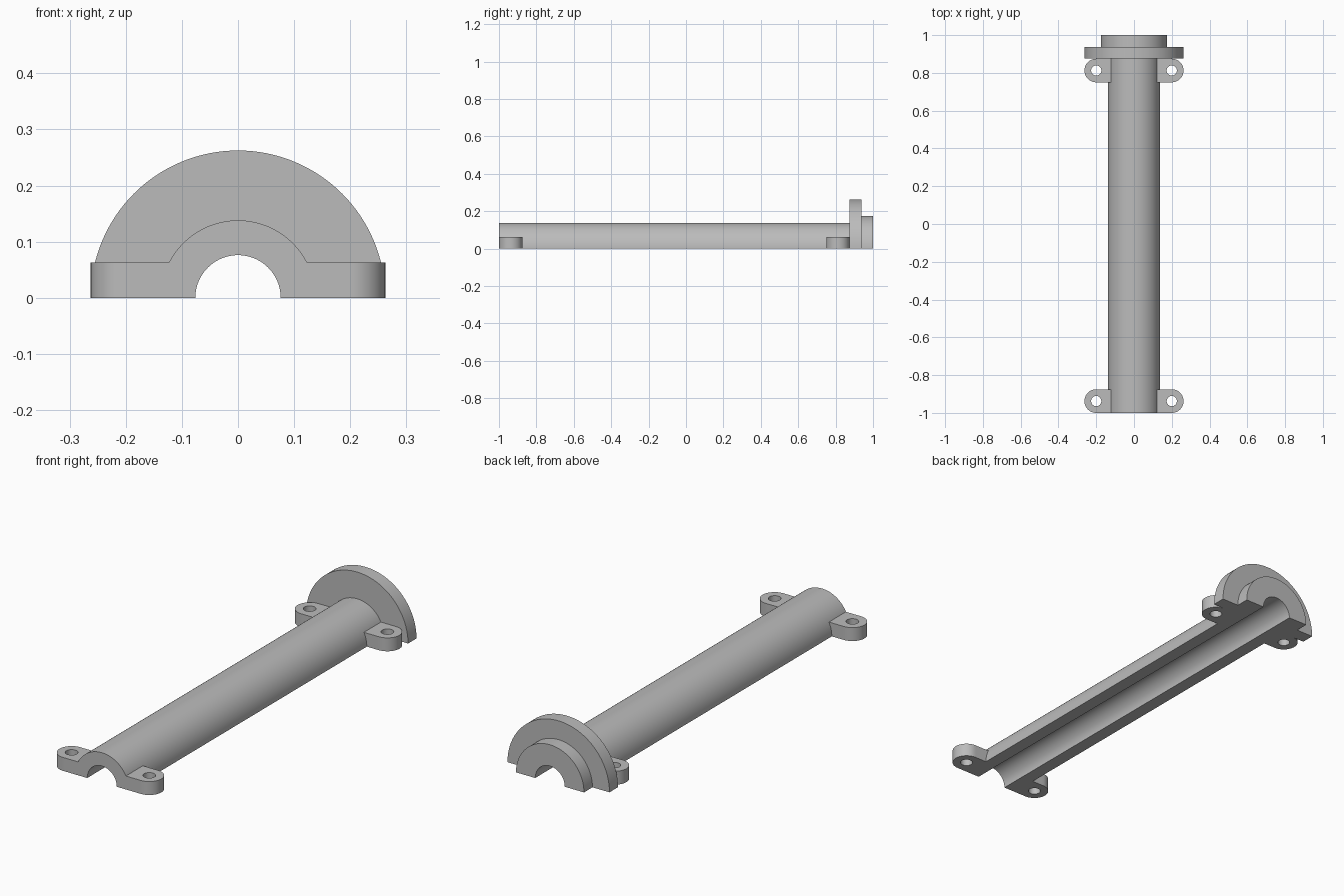
import bpy, bmesh
from math import sin, cos, pi, tan, radians

if "Cube" in bpy.data.objects:
    bpy.data.objects.remove(bpy.data.objects["Cube"])

# Single grey material
grey = bpy.data.materials.new("plain grey")
grey.use_nodes = True
colour = (0.5, 0.5, 0.5, 1)
grey.diffuse_color = colour
grey.node_tree.nodes["Principled BSDF"].inputs["Base Color"].default_value = colour


def finish(name, bm):
    """Turn a bmesh into an object, smooth on curves and sharp at corners."""
    bmesh.ops.recalc_face_normals(bm, faces=bm.faces)
    mesh = bpy.data.meshes.new(name)
    bm.to_mesh(mesh)
    bm.free()
    mesh.materials.append(grey)
    obj = bpy.data.objects.new(name, mesh)
    bpy.context.collection.objects.link(obj)
    bpy.ops.object.select_all(action="DESELECT")
    obj.select_set(True)
    bpy.context.view_layer.objects.active = obj
    bpy.ops.object.shade_smooth_by_angle(angle=radians(30))
    return obj


def half_lathe(name, profile, steps=64):
    """Sweep a closed (radius, y) profile half a turn about the y axis."""
    bm = bmesh.new()
    rings = []
    for i in range(steps + 1):
        a = pi * i / steps
        rings.append([bm.verts.new((r * cos(a), y, r * sin(a))) for r, y in profile])
    n = len(profile)
    for low, high in zip(rings, rings[1:]):
        for j in range(n):
            k = (j + 1) % n
            bm.faces.new((low[j], low[k], high[k], high[j]))
    bm.faces.new(rings[0])
    bm.faces.new(rings[-1])
    return finish(name, bm)


def bolt_ear(name, side, y, x=0.2, radius=0.0625, hole=0.027, height=0.0625, steps=48):
    """Round-ended lug with a through hole, its square end sunk into the pipe wall."""
    reach = radius / tan(radians(30))
    bm = bmesh.new()
    loops = []
    for z in (0, height):
        outer, inner = [], []
        for i in range(steps):
            a = 2 * pi * i / steps
            c, s = cos(a), sin(a)
            d = radius
            if c < -1e-6:
                d = min(radius / max(abs(s), 1e-6), reach / -c)
            outer.append(bm.verts.new((side * (x + d * c), y + d * s, z)))
            inner.append(bm.verts.new((side * (x + hole * c), y + hole * s, z)))
        loops += [outer, inner]
    bottom_out, bottom_in, top_out, top_in = loops
    for a, b in ((bottom_out, top_out), (top_out, top_in),
                 (top_in, bottom_in), (bottom_in, bottom_out)):
        for i in range(steps):
            j = (i + 1) % steps
            bm.faces.new((a[i], a[j], b[j], b[i]))
    return finish(name, bm)


# Half pipe with its end flange and stepped collar
bore, pipe, flange, collar = 0.076, 0.138, 0.2625, 0.175
half_lathe("half_pipe", [
    (bore, -1), (pipe, -1), (pipe, 0.875), (flange, 0.875),
    (flange, 0.9375), (collar, 0.9375), (collar, 1), (bore, 1)])

# Bolt ears at both ends, on both sides
for end, y in (("front", -0.9375), ("back", 0.8125)):
    for label, side in (("left", 1), ("right", -1)):
        bolt_ear(f"{end}_{label}_bolt_ear", side, y)
